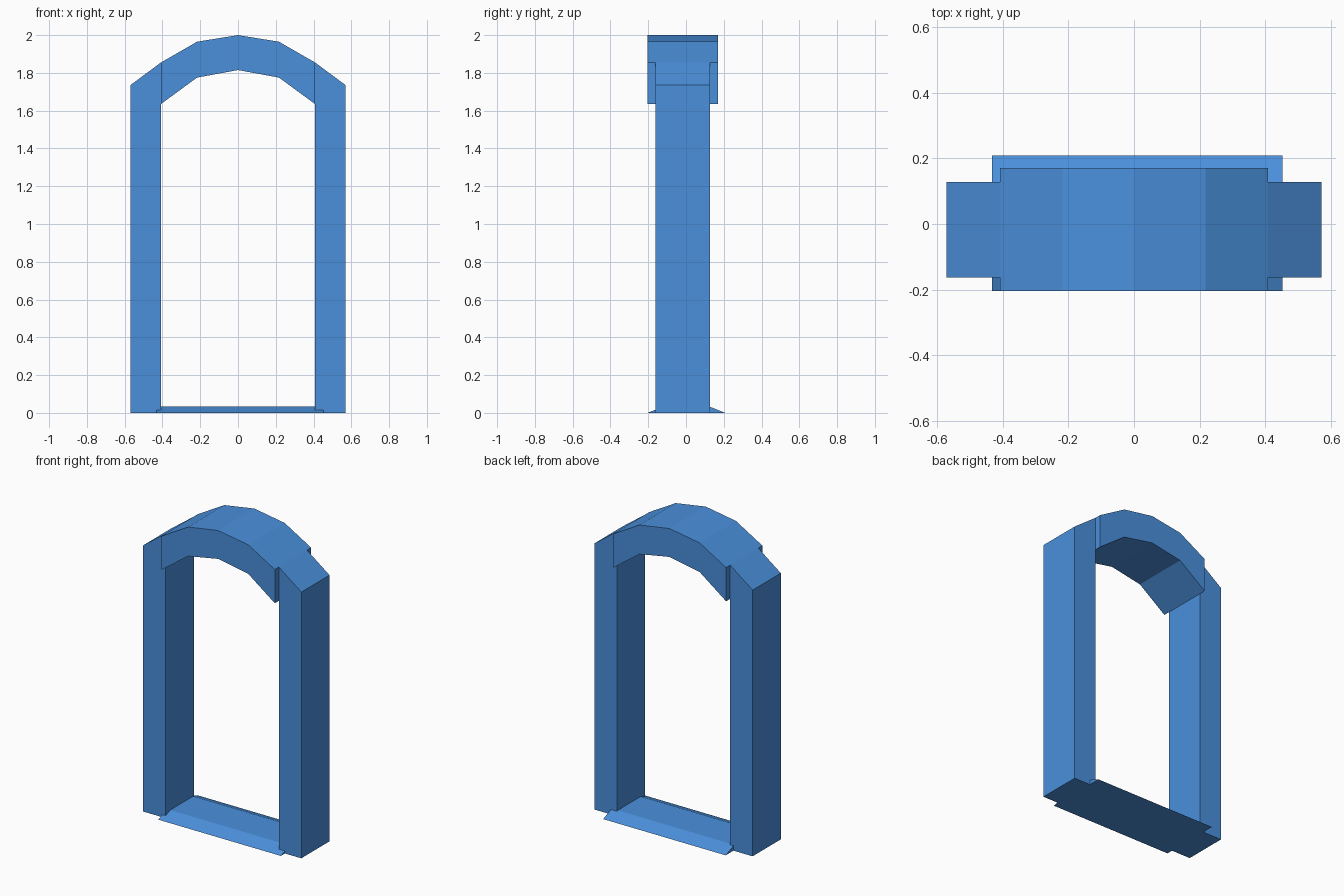
import bpy
import bmesh
from mathutils import Vector

cube = bpy.data.objects.get("Cube")
if cube:
    bpy.data.objects.remove(cube, do_unlink=True)

# Single paint colour
blue = bpy.data.materials.new("blue paint")
blue.use_nodes = True
colour = (0.069, 0.279, 0.716, 1.0)
blue.diffuse_color = colour
blue.node_tree.nodes["Principled BSDF"].inputs["Base Color"].default_value = colour


def extrude_profile(name, points, offset):
    """Solid made by sweeping a closed planar profile along an offset."""
    bm = bmesh.new()
    face = bm.faces.new([bm.verts.new(p) for p in points])
    result = bmesh.ops.extrude_face_region(bm, geom=[face], use_keep_orig=True)
    moved = [g for g in result["geom"] if isinstance(g, bmesh.types.BMVert)]
    bmesh.ops.translate(bm, verts=moved, vec=Vector(offset))
    bmesh.ops.recalc_face_normals(bm, faces=bm.faces)
    mesh = bpy.data.meshes.new(name)
    bm.to_mesh(mesh)
    bm.free()
    mesh.materials.append(blue)
    obj = bpy.data.objects.new(name, mesh)
    bpy.context.collection.objects.link(obj)
    return obj


INNER, OUTER = 0.408, 0.57

# Side posts with slanted tops that continue the arch
for name, side in (("left_post", 1), ("right_post", -1)):
    profile = [(INNER, 0), (OUTER, 0), (OUTER, 1.735), (INNER, 1.855)]
    extrude_profile(name, [(side * x, -0.162, z) for x, z in profile], (0, 0.29, 0))

# Arched header, deeper than the posts
half_top = [(INNER, 1.855), (0.217, 1.965)]
half_under = [(0.217, 1.775), (INNER, 1.635)]
arch = half_top + [(0, 2.0)] + [(-x, z) for x, z in reversed(half_top)]
arch += [(-x, z) for x, z in reversed(half_under)] + [(0, 1.815)] + half_under
extrude_profile("arched_header", [(x, -0.204, z) for x, z in arch], (0, 0.374, 0))

# Threshold with bevelled front and back edges
sill = [(-0.204, 0), (0.208, 0), (0.12, 0.035), (-0.115, 0.035)]
extrude_profile("threshold", [(-0.432, y, z) for y, z in sill], (0.884, 0, 0))
